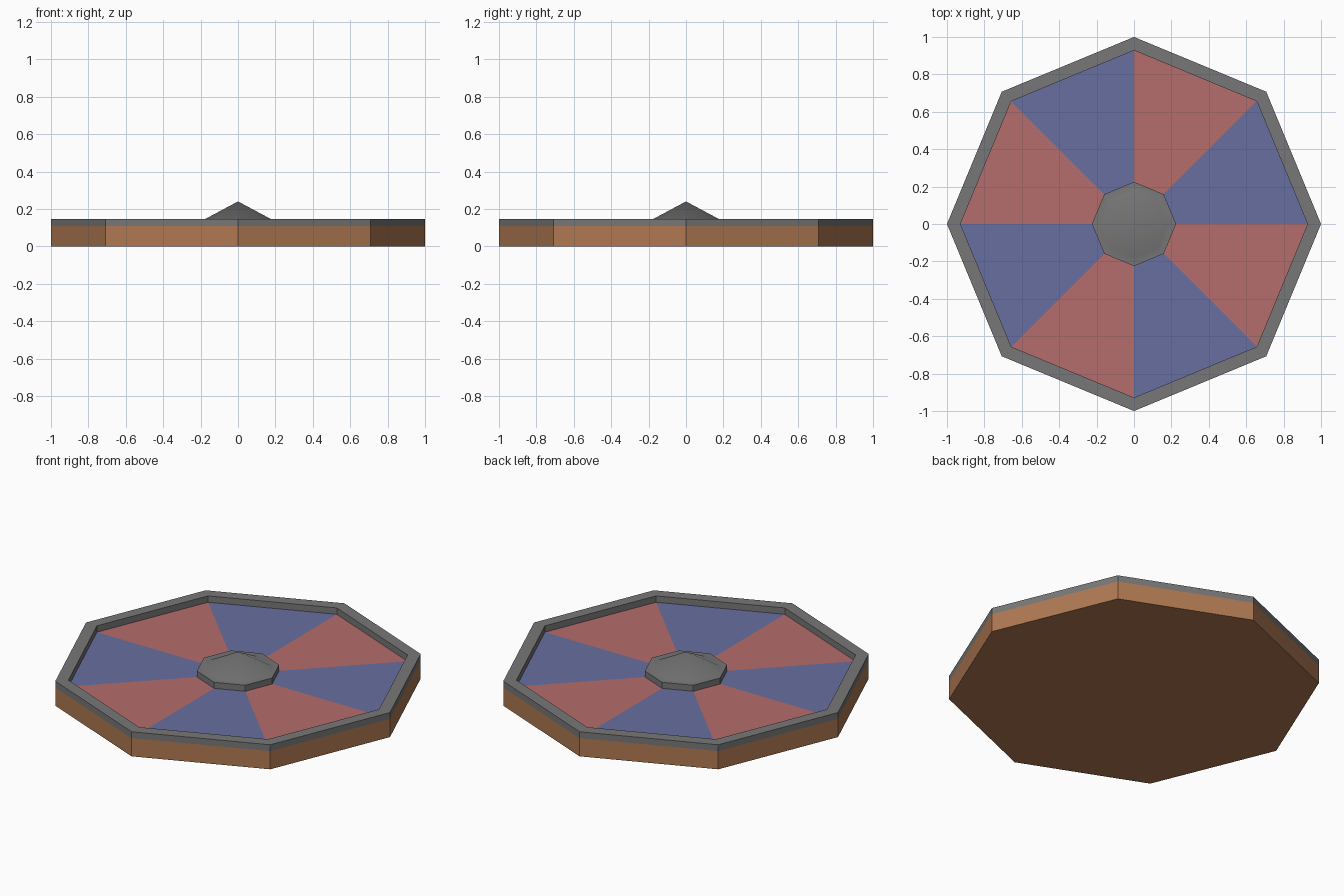
import bpy, bmesh
from math import cos, sin, tau, radians

if "Cube" in bpy.data.objects:
    bpy.data.objects.remove(bpy.data.objects["Cube"])

SIDES = 8
DECK, TOP = 0.108, 0.146   # heights of the painted face and of the rim


def material(name, rgb):
    m = bpy.data.materials.new(name)
    m.diffuse_color = (*rgb, 1)
    m.use_nodes = True
    m.node_tree.nodes["Principled BSDF"].inputs["Base Color"].default_value = m.diffuse_color
    return m


def finish(name, bm, mats=()):
    mesh = bpy.data.meshes.new(name)
    bm.to_mesh(mesh)
    bm.free()
    for m in mats:
        mesh.materials.append(m)
    ob = bpy.data.objects.new(name, mesh)
    bpy.context.collection.objects.link(ob)
    return ob


def ring(bm, r, z):
    return [bm.verts.new((r * cos(tau * i / SIDES), r * sin(tau * i / SIDES), z))
            for i in range(SIDES)]


def sweep(name, profile, mats=()):
    """Eight-sided lathe of (radius, z) points; radius 0 becomes a tip."""
    bm = bmesh.new()
    rings = [ring(bm, r, z) for r, z in profile]
    for a, b in zip(rings, rings[1:]):
        for i in range(SIDES):
            j = (i + 1) % SIDES
            bm.faces.new((a[i], a[j], b[j], b[i]))
    bmesh.ops.remove_doubles(bm, verts=bm.verts, dist=1e-5)
    return finish(name, bm, mats)


wood = material("wood", (0.43, 0.19, 0.085))
blue = material("blue_paint", (0.135, 0.158, 0.35))
red = material("red_paint", (0.46, 0.155, 0.15))
metal = material("dark_metal", (0.185, 0.185, 0.185))

# Wooden body: side wall and closed bottom
sweep("wooden_body", [(0, 0), (1, 0), (1, DECK)], [wood])

# Raised metal rim
sweep("metal_rim", [(1, DECK), (1, TOP), (0.928, TOP), (0.928, DECK)], [metal])

# Painted wedges, alternating blue and red
bm = bmesh.new()
edge = ring(bm, 0.928, DECK)
centre = bm.verts.new((0, 0, DECK))
for i in range(SIDES):
    f = bm.faces.new((centre, edge[i], edge[(i + 1) % SIDES]))
    f.material_index = i % 2
finish("painted_wedges", bm, [blue, red])

# Central boss: short wall, narrow ledge, low smooth point
boss = sweep("centre_boss", [(0.225, DECK), (0.225, 0.144), (0.18, 0.144), (0, 0.24)], [metal])
bpy.context.view_layer.objects.active = boss
boss.select_set(True)
bpy.ops.object.shade_smooth_by_angle(angle=radians(30))
